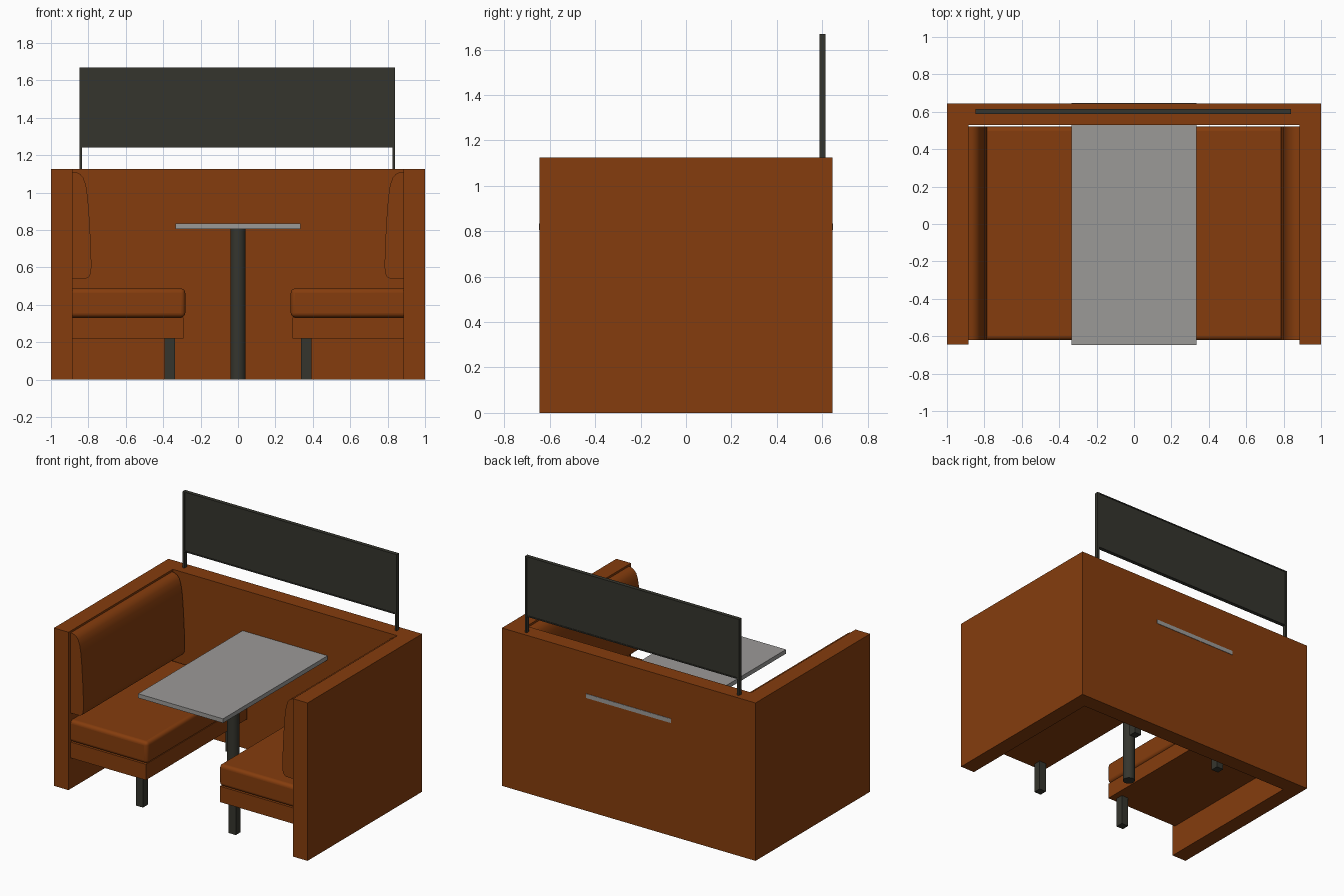
import bpy, bmesh, math

if "Cube" in bpy.data.objects:
    bpy.data.objects.remove(bpy.data.objects["Cube"])


def material(name, rgb):
    m = bpy.data.materials.new(name)
    m.diffuse_color = (*rgb, 1)
    m.use_nodes = True
    m.node_tree.nodes["Principled BSDF"].inputs["Base Color"].default_value = m.diffuse_color
    return m


ORANGE = material("burnt orange upholstery", (0.235, 0.046, 0.004))
DARK = material("dark metal", (0.036, 0.036, 0.027))
GREY = material("grey laminate", (0.33, 0.322, 0.312))


def finish(name, bm, mat):
    bmesh.ops.recalc_face_normals(bm, faces=bm.faces)
    me = bpy.data.meshes.new(name)
    bm.to_mesh(me)
    bm.free()
    me.materials.append(mat)
    ob = bpy.data.objects.new(name, me)
    bpy.context.collection.objects.link(ob)
    return ob


def smooth(ob):
    bpy.ops.object.select_all(action='DESELECT')
    ob.select_set(True)
    bpy.context.view_layer.objects.active = ob
    bpy.ops.object.shade_smooth_by_angle(angle=math.radians(35))


def prism(name, pts, axis, lo, hi, mat):
    """Extrude a 2D outline: axis 'z' uses (x, y) points, 'y' uses (x, z)."""
    bm = bmesh.new()
    at = (lambda a, b, c: (a, b, c)) if axis == 'z' else (lambda a, b, c: (a, c, b))
    face = bm.faces.new([bm.verts.new(at(a, b, lo)) for a, b in pts])
    ext = bmesh.ops.extrude_face_region(bm, geom=[face])
    verts = [g for g in ext['geom'] if isinstance(g, bmesh.types.BMVert)]
    bmesh.ops.translate(bm, verts=verts, vec=at(0, 0, hi - lo))
    return finish(name, bm, mat)


def box(name, x, y, z, mat, bevel=0):
    pts = [(x[0], y[0]), (x[1], y[0]), (x[1], y[1]), (x[0], y[1])]
    ob = prism(name, pts, 'z', z[0], z[1], mat)
    if bevel:
        mod = ob.modifiers.new("rounded edges", 'BEVEL')
        mod.width, mod.segments = bevel, 5
        smooth(ob)
    return ob


# U-shaped booth wall
W, D, IX, IY, H = 1.0, 0.645, 0.885, 0.53, 1.125
prism("booth_wall", [(-W, -D), (-IX, -D), (-IX, IY), (IX, IY), (IX, -D),
                     (W, -D), (W, D), (-W, D)], 'z', 0, H, ORANGE)

# Benches, one on each side
Y0, Y1 = -0.62, 0.52
BACK = [(0.9, 0.54), (0.815, 0.54), (0.798, 0.548), (0.788, 0.565), (0.784, 0.60),
        (0.785, 0.67), (0.79, 0.78), (0.797, 0.90), (0.804, 0.98), (0.813, 1.04),
        (0.827, 1.08), (0.845, 1.10), (0.866, 1.11), (0.9, 1.112)]
for s, side in ((-1, "left"), (1, "right")):
    def span(a, b):
        return sorted((s * a, s * b))
    box(side + "_seat_base", span(0.292, 0.90), (Y0, Y1), (0.22, 0.333), ORANGE)
    box(side + "_seat_cushion", span(0.282, 0.93), (Y0, Y1), (0.333, 0.487), ORANGE, 0.024)
    smooth(prism(side + "_backrest", [(s * x, z) for x, z in BACK], 'y', Y0, Y1, ORANGE))
    for y, end in ((-0.56, "front"), (0.45, "back")):
        box(f"{side}_{end}_leg", span(0.338, 0.394), (y - 0.028, y + 0.028), (0, 0.225), DARK)

# Table top, its end showing just past the back of the wall
box("table_top", (-0.335, 0.335), (-0.647, 0.648), (0.805, 0.835), GREY)

# Round table post
bm = bmesh.new()
bmesh.ops.create_cone(bm, cap_ends=True, segments=32, radius1=0.041, radius2=0.041, depth=0.806)
bmesh.ops.translate(bm, verts=bm.verts, vec=(0, -0.055, 0.403))
smooth(finish("table_post", bm, DARK))

# Divider screen: two posts, two rails and a thin panel on the back wall
SX0, SX1, SY, TOP = -0.848, 0.84, (0.587, 0.615), 1.668
for x, side in ((SX0, "left"), (SX1 - 0.015, "right")):
    box(side + "_screen_post", (x, x + 0.015), SY, (H - 0.01, TOP), DARK)
for z, end in ((1.24, "bottom"), (TOP - 0.008, "top")):
    box(end + "_screen_rail", (SX0 + 0.015, SX1 - 0.015), SY, (z, z + 0.008), DARK)
box("screen_panel", (SX0 + 0.015, SX1 - 0.015), (0.591, 0.611), (1.248, TOP - 0.008), DARK)
